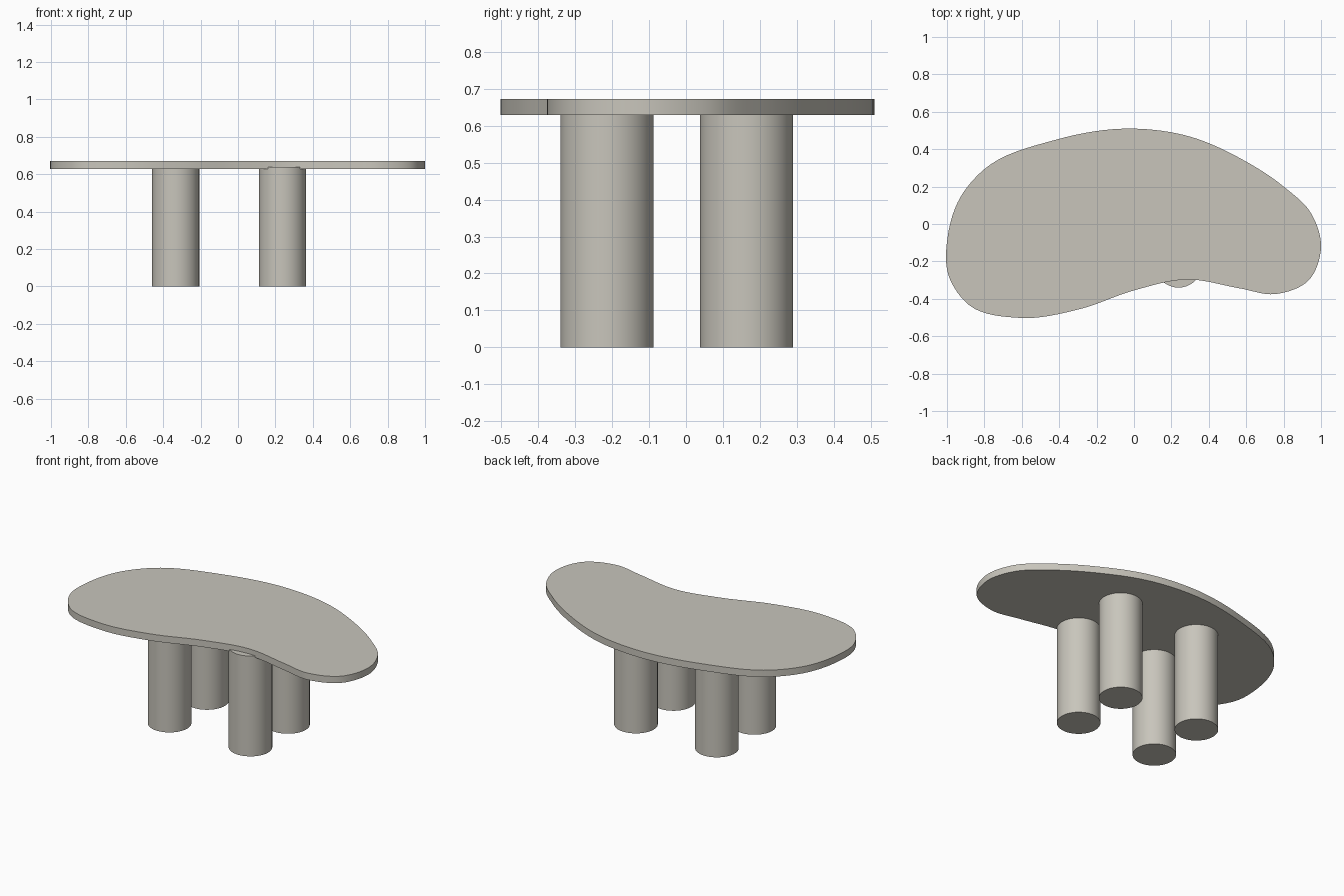
import bpy, bmesh, math
from mathutils import Vector
from mathutils.geometry import interpolate_bezier

if "Cube" in bpy.data.objects:
    bpy.data.objects.remove(bpy.data.objects["Cube"])

stone = bpy.data.materials.new("warm grey")
stone.diffuse_color = (0.58, 0.56, 0.50, 1)
stone.use_nodes = True
stone.node_tree.nodes["Principled BSDF"].inputs["Base Color"].default_value = stone.diffuse_color

TOP, UNDERSIDE, LEG_TOP, LEG_R = 0.672, 0.629, 0.64, 0.126


def add_object(name, bm):
    bmesh.ops.recalc_face_normals(bm, faces=bm.faces)
    mesh = bpy.data.meshes.new(name)
    bm.to_mesh(mesh)
    bm.free()
    mesh.materials.append(stone)
    obj = bpy.data.objects.new(name, mesh)
    bpy.context.collection.objects.link(obj)
    bpy.ops.object.select_all(action='DESELECT')
    obj.select_set(True)
    bpy.context.view_layer.objects.active = obj
    bpy.ops.object.shade_smooth_by_angle(angle=math.radians(35))


# Kidney-shaped slab: smooth closed curve through a few outline points
outline = [Vector(p) for p in (
    (0, 0.51), (0.30, 0.467), (0.57, 0.35), (0.80, 0.20), (0.945, 0.06),
    (1.0, -0.12), (0.935, -0.30), (0.75, -0.375), (0.57, -0.345),
    (0.28, -0.297), (0, -0.355), (-0.29, -0.455), (-0.61, -0.502),
    (-0.88, -0.435), (-0.99, -0.28), (-0.995, -0.06), (-0.93, 0.14),
    (-0.81, 0.285), (-0.42, 0.45))]
n = len(outline)


def tangent(i):
    a, b, c = outline[i - 1], outline[i], outline[(i + 1) % n]
    la, lc = (b - a).length, (c - b).length
    return ((b - a) / la * lc + (c - b) / lc * la) / (la + lc)


bm = bmesh.new()
ring = []
for i in range(n):
    p, q = outline[i], outline[(i + 1) % n]
    d = (q - p).length / 3
    pts = interpolate_bezier(p, p + tangent(i) * d,
                             q - tangent((i + 1) % n) * d, q, 9)
    ring += [bm.verts.new((v.x, v.y, UNDERSIDE)) for v in pts[:-1]]
base = bm.faces.new(ring)
ext = bmesh.ops.extrude_face_region(bm, geom=[base], use_keep_orig=True)
bmesh.ops.translate(bm, vec=(0, 0, TOP - UNDERSIDE),
                    verts=[g for g in ext["geom"] if isinstance(g, bmesh.types.BMVert)])
add_object("tabletop", bm)

# Four cylindrical legs, set slightly into the slab
for side, x in (("left", -0.333), ("right", 0.238)):
    for end, y in (("front", -0.214), ("back", 0.164)):
        bm = bmesh.new()
        bmesh.ops.create_cone(bm, cap_ends=True, segments=64, radius1=LEG_R,
                              radius2=LEG_R, depth=LEG_TOP)
        bmesh.ops.translate(bm, verts=bm.verts, vec=(x, y, LEG_TOP / 2))
        add_object(f"{end}_{side}_leg", bm)
